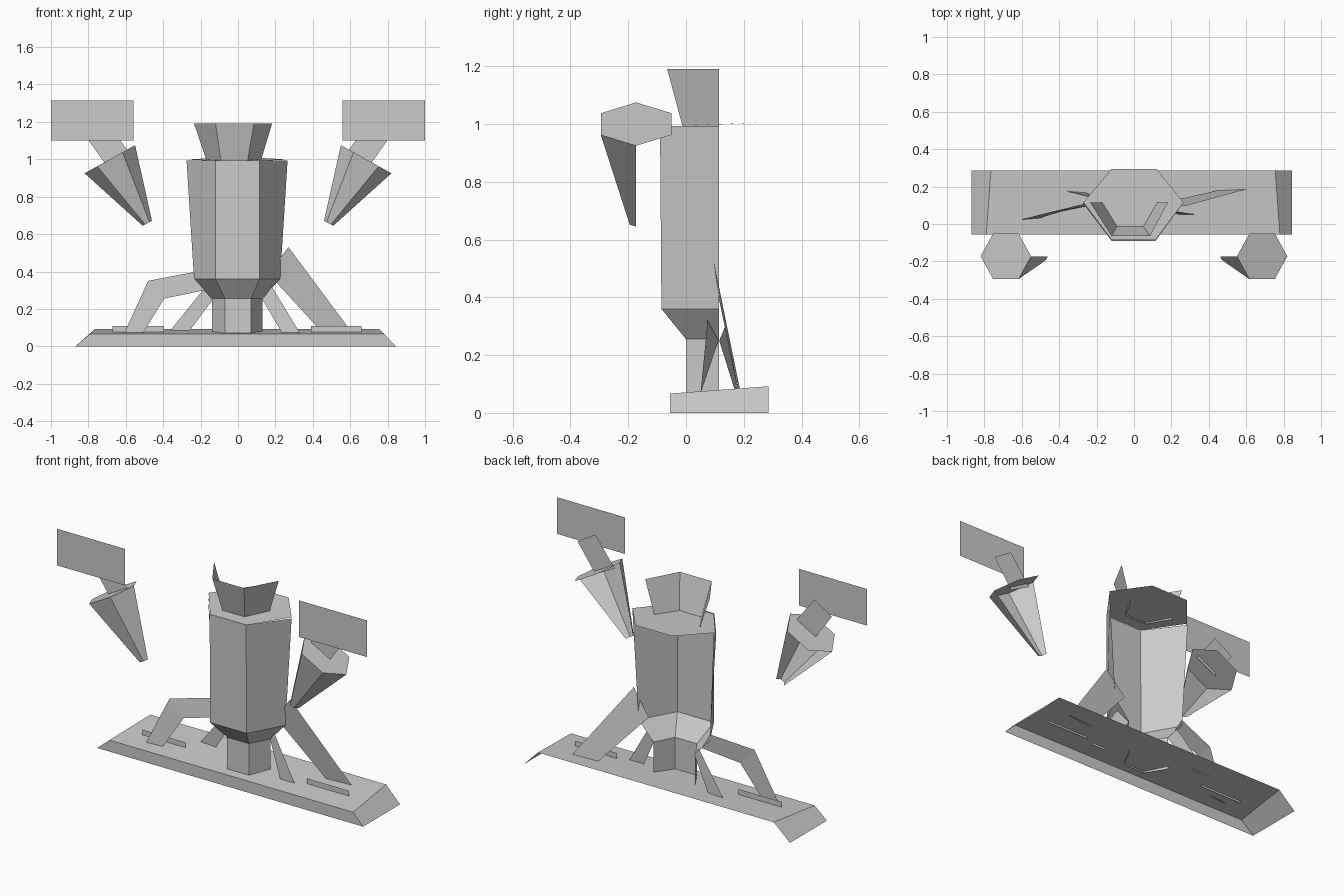
import bpy

old = bpy.data.objects.get("Cube")
if old:
    bpy.data.objects.remove(old, do_unlink=True)

grey = bpy.data.materials.new("plain grey")
grey.use_nodes = True
COLOUR = (0.6, 0.6, 0.6, 1.0)
grey.diffuse_color = COLOUR
grey.node_tree.nodes["Principled BSDF"].inputs["Base Color"].default_value = COLOUR


def mesh(name, verts, faces, mirror=False):
    """Make a flat-shaded object; mirror flips it across x = 0."""
    if mirror:
        verts = [(-x, y, z) for x, y, z in verts]
        faces = [f[::-1] for f in faces]
    me = bpy.data.meshes.new(name)
    me.from_pydata(verts, [], faces)
    me.materials.append(grey)
    ob = bpy.data.objects.new(name, me)
    bpy.context.collection.objects.link(ob)
    return ob


def panel(name, pts, mirror=False):
    """One thin flat sheet."""
    return mesh(name, pts, [tuple(range(len(pts)))], mirror)


def shell(name, rings, mirror=False):
    """Open shell joining rings of points, lowest ring first."""
    n = len(rings[0])
    faces = [(r * n + i, r * n + i + 1, (r + 1) * n + i + 1, (r + 1) * n + i)
             for r in range(len(rings) - 1) for i in range(n - 1)]
    return mesh(name, [p for ring in rings for p in ring], faces, mirror)


def half_hex(xs, front, back, z):
    """Front half of a hexagon at height z, from left to right."""
    return [(x, y, z) for x, y in zip(xs, (back, front, front, back))]


# Base board: sloping top, front wall and slanted ends, open below and behind
mesh("base_board",
     [(-0.87, -0.055, 0), (0.845, -0.055, 0), (0.845, 0.285, 0), (-0.87, 0.285, 0),
      (-0.79, -0.055, 0.067), (0.78, -0.055, 0.067), (0.755, 0.285, 0.092), (-0.765, 0.285, 0.092)],
     [(4, 5, 6, 7), (0, 1, 5, 4), (1, 2, 6, 5), (3, 0, 4, 7)])

# Body: post, flared waist and torso, open at the back
post_xs = (-0.14, -0.07, 0.07, 0.13)
waist = half_hex(post_xs, 0.0, 0.115, 0.255)
chest = half_hex((-0.235, -0.12, 0.115, 0.225), -0.085, 0.115, 0.36)
neck = half_hex((-0.275, -0.12, 0.115, 0.265), -0.09, 0.115, 0.993)
shell("post", [half_hex(post_xs, 0.0, 0.115, 0.062), waist])
shell("waist", [waist, chest])
shell("torso", [chest, neck])

# Shoulder lid: full hexagon, a little higher at the back
panel("shoulder_lid", [(-0.12, -0.085, 0.991), (0.115, -0.085, 0.991), (0.265, 0.115, 0.999),
                       (0.12, 0.295, 1.007), (-0.12, 0.295, 1.007), (-0.27, 0.115, 0.999)])

# Head: flaring half hexagon
shell("head", [half_hex((-0.165, -0.09, 0.05, 0.12), -0.01, 0.115, 0.985),
               half_hex((-0.235, -0.12, 0.085, 0.182), -0.065, 0.115, 1.19)])

# Arms: mirrored tapered sleeve, hexagonal cuff, wrist and hand panel
A, B = (-0.82, 0.925), (-0.55, 1.075)


def on_cuff(t, y):
    return (A[0] + t * (B[0] - A[0]), y, A[1] + t * (B[1] - A[1]))


for side, flip in (("right", False), ("left", True)):
    cuff = [on_cuff(0, -0.173), on_cuff(0.25, -0.295), on_cuff(0.75, -0.295), on_cuff(1, -0.173)]
    tip = [(-0.51, -0.173, 0.645), (-0.497, -0.195, 0.652),
           (-0.473, -0.195, 0.664), (-0.46, -0.173, 0.671)]
    shell(side + "_sleeve", [tip, cuff], flip)
    panel(side + "_cuff", cuff + [on_cuff(0.75, -0.05), on_cuff(0.25, -0.05)], flip)
    panel(side + "_wrist", [(-0.705, -0.173, 0.97), (-0.58, -0.173, 1.035),
                            (-0.706, -0.173, 1.2), (-0.82, -0.173, 1.13)], flip)
    panel(side + "_hand", [(-1, -0.24, 1.1), (-0.56, -0.24, 1.1),
                           (-0.56, -0.24, 1.313), (-1, -0.24, 1.313)], flip)

# Foot strips: thin upright cards standing on the board
for name, x0, x1 in (("right_foot_strip", -0.67, -0.395), ("left_foot_strip", 0.39, 0.66)):
    panel(name, [(x0, 0.08, 0.065), (x1, 0.08, 0.065), (x1, 0.08, 0.108), (x0, 0.08, 0.108)])

# Bent right leg: shin and thigh sheets
knee = [(-0.395, 0.065, 0.255), (-0.48, 0.055, 0.35)]
panel("right_shin", [(-0.61, 0.022, 0.067), (-0.51, 0.03, 0.067)] + knee)
panel("right_thigh", [knee[1], knee[0], (-0.18, 0.11, 0.3), (-0.235, 0.115, 0.397)])

# Straight left leg and the two small struts
panel("left_leg", [(0.45, 0.18, 0.075), (0.605, 0.187, 0.08), (0.27, 0.095, 0.53), (0.16, 0.115, 0.39)])
panel("left_strut", [(0.24, 0.05, 0.065), (0.335, 0.05, 0.065), (0.18, 0.075, 0.32), (0.13, 0.112, 0.25)])
panel("right_strut", [(-0.37, 0.178, 0.075), (-0.265, 0.17, 0.075), (-0.135, 0.115, 0.25), (-0.18, 0.14, 0.31)])
